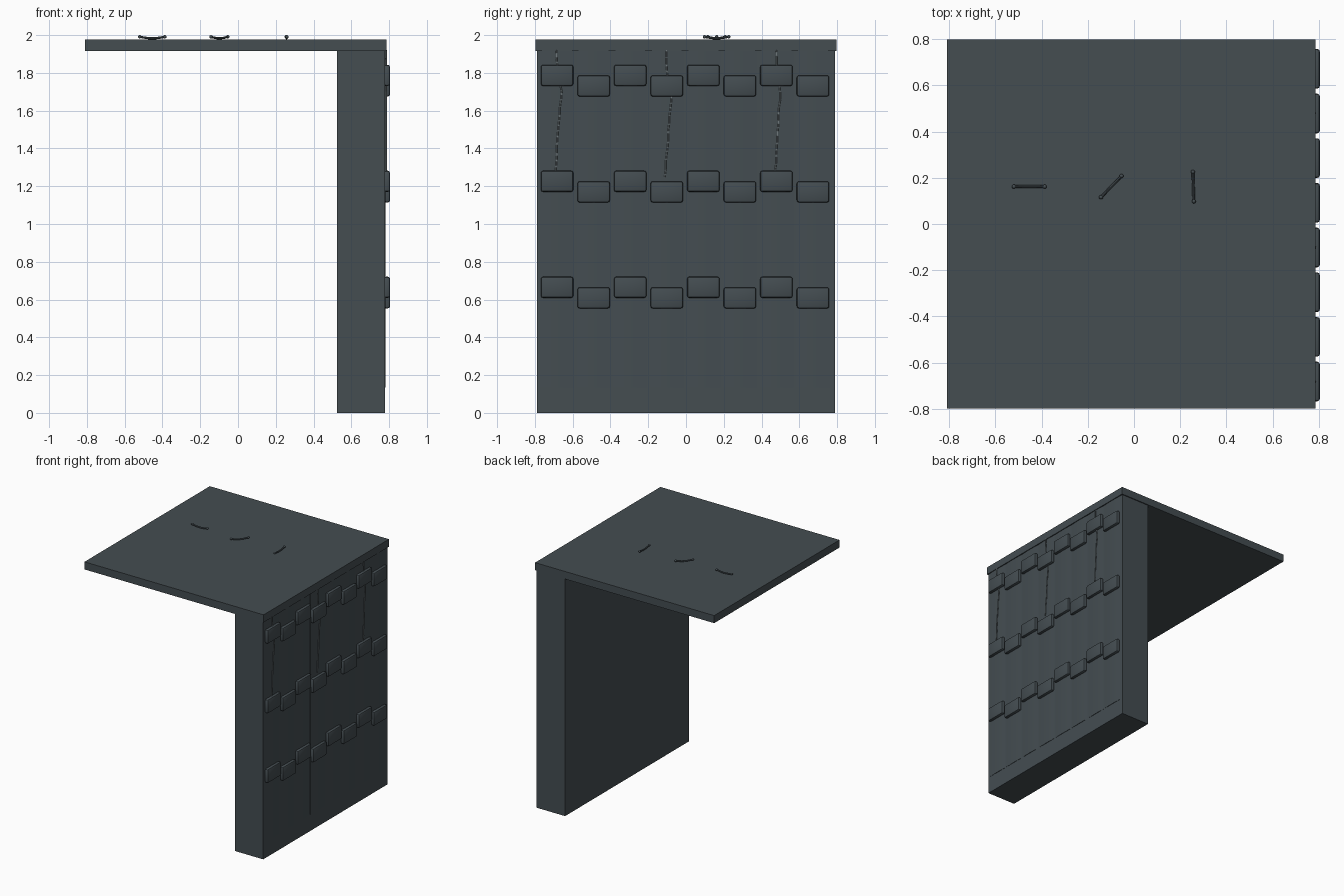
import bpy, bmesh, math, random
from mathutils import Vector

if "Cube" in bpy.data.objects:
    bpy.data.objects.remove(bpy.data.objects["Cube"])

random.seed(4)


def material(name, rgb):
    m = bpy.data.materials.new(name)
    m.diffuse_color = (*rgb, 1)
    m.use_nodes = True
    m.node_tree.nodes["Principled BSDF"].inputs["Base Color"].default_value = m.diffuse_color
    return m


SLATE = material("slate grey", (0.058, 0.074, 0.083))
PALE = material("pale grey", (0.16, 0.19, 0.20))


def finish(name, bm, mat, smooth=False):
    bmesh.ops.recalc_face_normals(bm, faces=bm.faces)
    me = bpy.data.meshes.new(name)
    bm.to_mesh(me)
    bm.free()
    me.materials.append(mat)
    ob = bpy.data.objects.new(name, me)
    bpy.context.collection.objects.link(ob)
    if smooth:
        bpy.context.view_layer.objects.active = ob
        ob.select_set(True)
        bpy.ops.object.shade_smooth_by_angle(angle=math.radians(35))
        ob.select_set(False)
    return ob


def box(name, lo, hi, bevel=0.0):
    bm = bmesh.new()
    bmesh.ops.create_cube(bm, size=1)
    for v in bm.verts:
        v.co = Vector([lo[i] + (v.co[i] + 0.5) * (hi[i] - lo[i]) for i in range(3)])
    if bevel:
        bmesh.ops.bevel(bm, geom=bm.edges[:], offset=bevel, segments=2,
                        profile=0.5, affect='EDGES')
    return finish(name, bm, SLATE, bool(bevel))


def rod(bm, a, b, r, sides=8):
    d = b - a
    q = d.to_track_quat('Z', 'Y').to_matrix().to_4x4()
    q.translation = (a + b) / 2
    bmesh.ops.create_cone(bm, cap_ends=True, segments=sides, radius1=r,
                          radius2=r, depth=d.length, matrix=q)


# Roof slab and the thick wall carrying it
box("roof_slab", (-0.81, -0.798, 1.915), (0.787, 0.798, 1.976))
box("wall", (0.525, -0.79, 0), (0.778, 0.79, 1.915))

# Gently bowed boards on the outer wall face, with staggered blocks over them
PITCH = 0.1935
for col in range(8):
    y = (col - 3.5) * PITCH - 0.005
    bm = bmesh.new()
    ring = [(0.776, -0.09)] + [(0.7785 + 0.003 * math.cos(t * math.pi / 8), 0.09 * t / 4)
                               for t in range(-4, 5)] + [(0.776, 0.09)]
    face = bm.faces.new([bm.verts.new((px, y + py, 0.135)) for px, py in ring])
    up = bmesh.ops.extrude_face_region(bm, geom=[face])
    bmesh.ops.translate(bm, vec=(0, 0, 1.78),
                        verts=[v for v in up["geom"] if isinstance(v, bmesh.types.BMVert)])
    finish(f"wall_board_{col}", bm, SLATE, True)
    for row in range(3):
        z = 1.787 - 0.561 * row - 0.056 * (col % 2)
        box(f"wall_block_{row}_{col}", (0.772, y - 0.086, z - 0.056),
            (0.805, y + 0.086, z + 0.056), 0.012)

# Sagging handles on the roof: curved bar with a knob at each end
for i, (x1, y1, x2, y2) in enumerate([(-0.52, 0.162, -0.387, 0.162),
                                      (-0.143, 0.116, -0.054, 0.208),
                                      (0.255, 0.226, 0.259, 0.098)]):
    a, b = Vector((x1, y1, 1.991)), Vector((x2, y2, 1.991))
    pts = [a.lerp(b, t / 6) - Vector((0, 0, 0.008 * math.sin(math.pi * t / 6)))
           for t in range(7)]
    bm = bmesh.new()
    for p, q in zip(pts, pts[1:]):
        rod(bm, p, q, 0.006)
    for p in (a, b):
        knob = bmesh.ops.create_uvsphere(bm, u_segments=12, v_segments=8, radius=0.009)
        bmesh.ops.translate(bm, vec=p, verts=knob["verts"])
    finish(f"roof_handle_{i}", bm, SLATE, True)

# Thin uneven cords hanging on the outer wall between the blocks
for i, path in enumerate([[(-0.685, 1.92), (-0.68, 1.83), (-0.66, 1.70), (-0.692, 1.28)],
                          [(-0.105, 1.92), (-0.10, 1.77), (-0.076, 1.69), (-0.113, 1.25)],
                          [(0.476, 1.92), (0.48, 1.83), (0.50, 1.70), (0.472, 1.28)]]):
    bm = bmesh.new()
    for (ya, za), (yb, zb) in zip(path, path[1:]):
        n = max(2, round((za - zb) / 0.04))
        pts = [Vector((0.785, ya + (yb - ya) * t / n + random.uniform(-0.003, 0.003),
                       za + (zb - za) * t / n)) for t in range(n + 1)]
        for p, q in zip(pts, pts[1:]):
            rod(bm, p, q, 0.0035, 6)
    finish(f"hanging_cord_{i}", bm, PALE, True)
